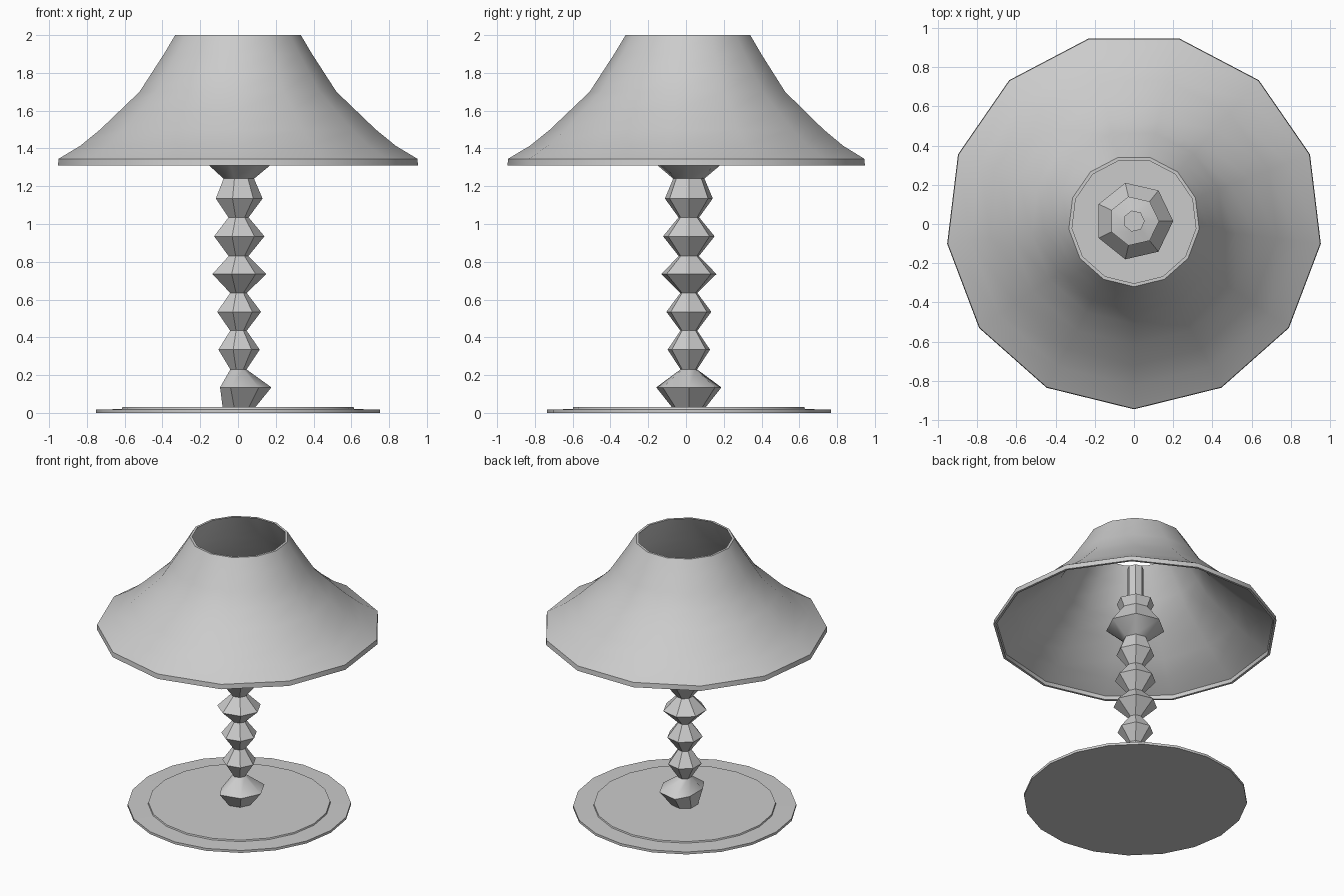
import bpy
import bmesh
from math import sin, cos, radians, tau

if "Cube" in bpy.data.objects:
    bpy.data.objects.remove(bpy.data.objects["Cube"])

CY = 0.015  # the turned parts sit very slightly behind the origin


def lathe(name, profile, sides, start=0.0, closed=False, angle=35):
    """Spin (radius, z) points into a faceted solid; closed joins last ring to first."""
    bm = bmesh.new()
    rings = []
    for r, z in profile:
        rings.append([bm.verts.new((r * cos(start + tau * i / sides),
                                    CY + r * sin(start + tau * i / sides), z))
                      for i in range(sides)])
    pairs = list(zip(rings, rings[1:]))
    if closed:
        pairs.append((rings[-1], rings[0]))
    else:
        bm.faces.new(rings[0][::-1])
        bm.faces.new(rings[-1])
    for a, b in pairs:
        for i in range(sides):
            j = (i + 1) % sides
            bm.faces.new((a[i], a[j], b[j], b[i]))
    bmesh.ops.recalc_face_normals(bm, faces=bm.faces)
    mesh = bpy.data.meshes.new(name)
    bm.to_mesh(mesh)
    bm.free()
    obj = bpy.data.objects.new(name, mesh)
    bpy.context.collection.objects.link(obj)
    bpy.context.view_layer.objects.active = obj
    bpy.ops.object.select_all(action='DESELECT')
    obj.select_set(True)
    bpy.ops.object.shade_smooth_by_angle(angle=radians(angle))
    return obj


# Stepped round base
lathe("base", [(0.752, 0), (0.752, 0.018), (0.615, 0.02), (0.612, 0.03)], 20)

# Seven-sided zigzag stem, with collar and plain rod inside the shade
stem = lathe("stem", [
    (0.09, 0.028), (0.177, 0.135), (0.045, 0.23), (0.115, 0.335), (0.046, 0.435),
    (0.122, 0.535), (0.046, 0.635), (0.15, 0.735), (0.055, 0.83), (0.14, 0.935),
    (0.056, 1.035), (0.13, 1.135), (0.085, 1.24), (0.2, 1.335), (0.1, 1.47),
    (0.128, 1.53), (0.055, 1.545), (0.055, 1.8)], 7)

# The lowest bulb is flattened on its left side
for v in stem.data.vertices:
    if 0.1 < v.co.z < 0.15 and v.co.x < -0.1:
        v.co.x = -0.095

# Thirteen-sided flared shade: outer skin, then the inner skin back down
outer = [(0.96, 1.31), (0.957, 1.345), (0.84, 1.415), (0.735, 1.5), (0.63, 1.6),
         (0.525, 1.7), (0.46, 1.8), (0.395, 1.9), (0.335, 2.0)]
inner = [(r - 0.017, max(z - 0.008, 1.31) if z < 2 else 2.0) for r, z in reversed(outer)]
lathe("shade", outer + inner, 13, radians(-90), closed=True, angle=45)
